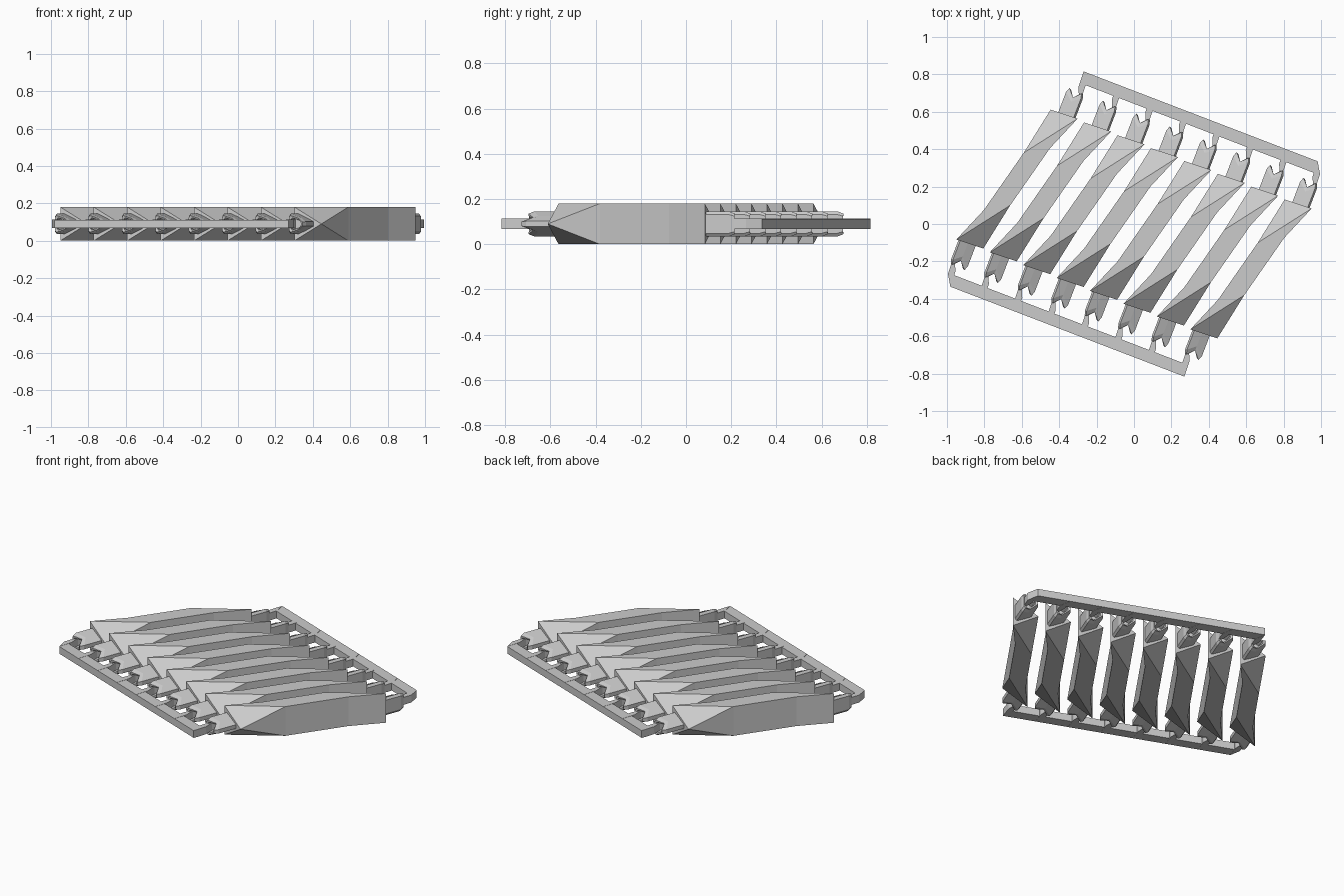
import bpy, bmesh, math
from mathutils import Matrix, Vector

cube = bpy.data.objects.get("Cube")
if cube:
    bpy.data.objects.remove(cube, do_unlink=True)

grey = bpy.data.materials.new("light_grey")
grey.use_nodes = True
colour = (0.6, 0.6, 0.6, 1)
grey.diffuse_color = colour
grey.node_tree.nodes["Principled BSDF"].inputs["Base Color"].default_value = colour

COUNT, PITCH, TOP, MID = 8, 0.1915, 0.18, 0.09
TILT = Matrix.Rotation(math.radians(-21), 4, 'Z')
HALF_TURN = Matrix.Rotation(math.pi, 4, 'Z')


def finish(name, bm, matrix):
    bmesh.ops.recalc_face_normals(bm, faces=bm.faces[:])
    mesh = bpy.data.meshes.new(name)
    bm.to_mesh(mesh)
    bm.free()
    mesh.materials.append(grey)
    obj = bpy.data.objects.new(name, mesh)
    obj.matrix_world = matrix
    bpy.context.collection.objects.link(obj)


def prism(name, outline, low, high, matrix):
    bm = bmesh.new()
    face = bm.faces.new([bm.verts.new((x, y, low)) for x, y in outline])
    extruded = bmesh.ops.extrude_face_region(bm, geom=[face], use_keep_orig=True)["geom"]
    moved = [v for v in extruded if isinstance(v, bmesh.types.BMVert)]
    bmesh.ops.translate(bm, verts=moved, vec=(0, 0, high - low))
    finish(name, bm, matrix)


def bar(name, matrix):
    # Flat-topped bent body whose ends twist into triangular caps
    half = [(-0.187, -0.418), (-0.106, -0.218), (-0.0165, 0.144)]
    outline = half + [(-x, -y) for x, y in half]
    bm = bmesh.new()
    low = [bm.verts.new((x, y, 0)) for x, y in outline]
    high = [bm.verts.new((x, y, TOP)) for x, y in outline]
    bm.faces.new(low)
    bm.faces.new(high)
    for i in (0, 1, 3, 4):
        bm.faces.new((low[i], low[i + 1], high[i + 1], high[i]))
    for side, a, b in ((1, 2, 3), (-1, 5, 0)):
        tip = bm.verts.new((0.035 * side, 0.411 * side, MID))
        bm.faces.new((low[a], low[b], tip))
        bm.faces.new((high[a], high[b], tip))
        bm.faces.new((low[a], high[a], tip))
        bm.faces.new((low[b], high[b], tip))
    finish(name, bm, matrix)


def stub(name, matrix):
    # Tapered triangular peg with a forked, hollow end
    half = [(-0.175, 0.042), (-0.165, 0.055), (-0.122, 0.035), (-0.078, 0.012)]
    section = half + [(x, -z) for x, z in reversed(half)]
    ends = [-0.55, -0.55, -0.515, -0.555]
    ends += ends[::-1]
    bm = bmesh.new()

    def ring(scale, depths):
        return [bm.verts.new((-0.13 + (x + 0.13) * scale, y, MID + z * scale))
                for (x, z), y in zip(section, depths)]

    rings = [ring(1, [-0.40] * 8),
             ring(1, [y + 0.025 for y in ends]),
             ring(0.82, ends),
             ring(0.6, [y + 0.005 for y in ends]),
             ring(0.5, [-0.49] * 8)]
    for a, b in zip(rings, rings[1:]):
        for i in range(8):
            j = (i + 1) % 8
            bm.faces.new((a[i], a[j], b[j], b[i]))
    bm.faces.new(rings[0])
    bm.faces.new(rings[-1])
    finish(name, bm, matrix)


rib_outline = [(-0.126, -0.665), (-0.13, -0.58), (-0.168, -0.49), (-0.163, -0.605)]
first = -PITCH * (COUNT - 1) / 2

# Twisted bars
for i in range(COUNT):
    bar(f"bar_{i + 1}", TILT @ Matrix.Translation((first + i * PITCH, 0, 0)))

# Pegs, ribs and rail along each end
for side, turn in (("front", TILT), ("back", TILT @ HALF_TURN)):
    for i in range(COUNT):
        place = turn @ Matrix.Translation((first + i * PITCH, 0, 0))
        stub(f"{side}_stub_{i + 1}", place)
        prism(f"{side}_rib_{i + 1}", rib_outline, 0.067, 0.113, place)
    rail = [(first - 0.126, -0.665), (-first - 0.126, -0.665),
            (-first - 0.16, -0.6), (first - 0.13, -0.6)]
    prism(f"{side}_rail", rail, 0.068, 0.112, turn)
